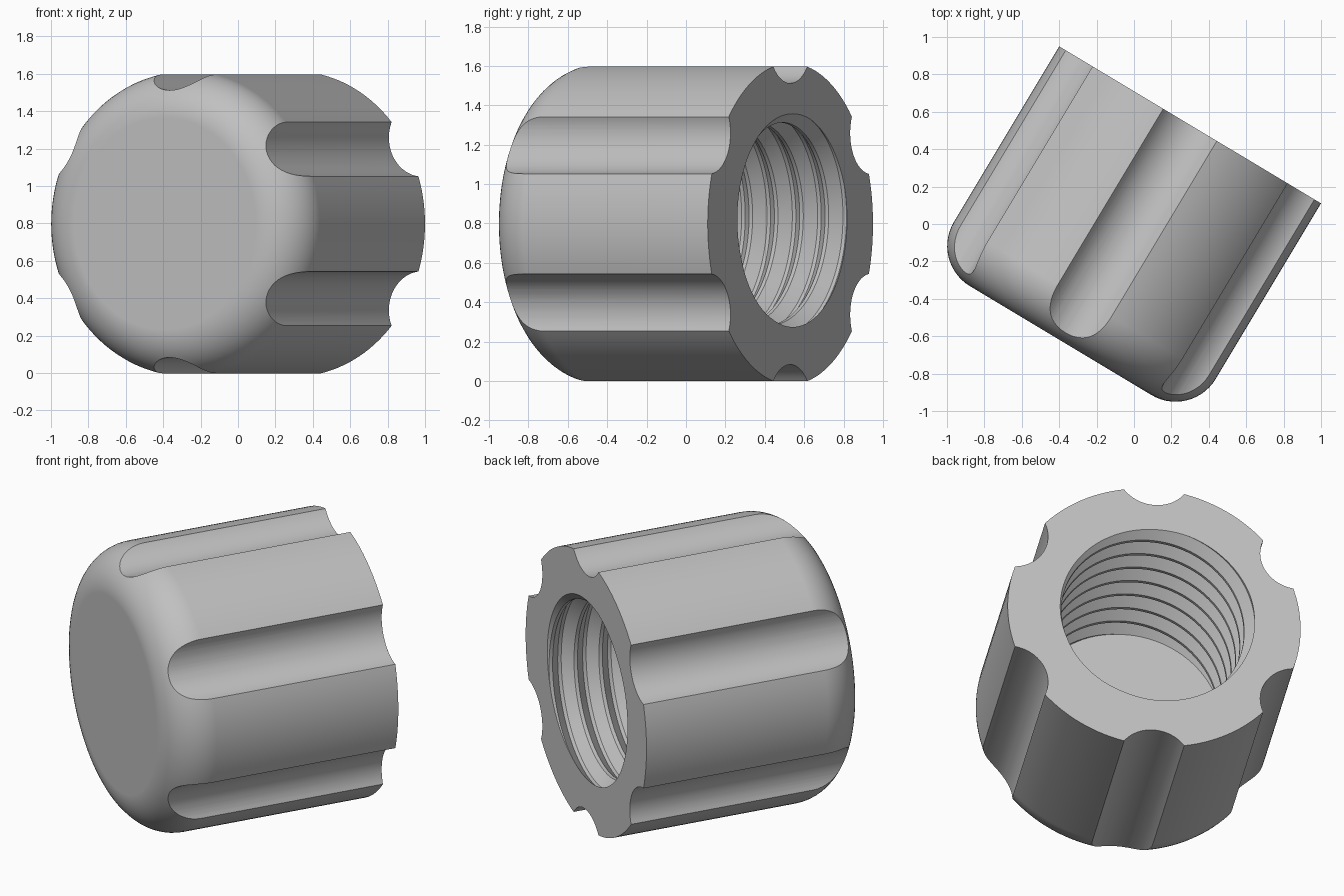
import bpy, bmesh, math
from mathutils import Matrix, Vector

cube = bpy.data.objects.get("Cube")
if cube:
    bpy.data.objects.remove(cube, do_unlink=True)

TAU = 2 * math.pi
RADIUS, LENGTH, FILLET = 0.816, 1.345, 0.25
FLOOR = 0.25                              # thickness of the closed end
MINOR, MAJOR, PITCH = 0.515, 0.567, 0.15  # internal thread
GROOVE_R, GROOVE_POS = 0.2086, 0.923
SEGMENTS = 144

# Local z runs from the closed end to the mouth; the cap lies on its side, turned
turn = math.radians(30.96)
axis = Vector((math.sin(turn), math.cos(turn), 0))
side = Vector((math.cos(turn), -math.sin(turn), 0))
mouth = Vector((0.3, 0.53, 0.7975))
frame = Matrix((side, Vector((0, 0, -1)), axis)).transposed().to_4x4()
place = Matrix.Translation(mouth - axis * LENGTH) @ frame

grey = bpy.data.materials.new("light_grey")
grey.use_nodes = True
grey.diffuse_color = (0.53, 0.53, 0.53, 1)
grey.node_tree.nodes["Principled BSDF"].inputs["Base Color"].default_value = grey.diffuse_color


def add_object(name, bm):
    bmesh.ops.recalc_face_normals(bm, faces=bm.faces[:])
    bm.transform(place)
    mesh = bpy.data.meshes.new(name)
    bm.to_mesh(mesh)
    bm.free()
    mesh.materials.append(grey)
    obj = bpy.data.objects.new(name, mesh)
    bpy.context.collection.objects.link(obj)
    return obj


def polar(r, a, z):
    return Vector((r * math.cos(a), r * math.sin(a), z))


def make_body():
    # Rings up the rounded closed end, then the straight wall
    rings = []
    for i in range(15):
        a = i / 14 * math.pi / 2
        rings.append((RADIUS - FILLET + FILLET * math.sin(a), FILLET - FILLET * math.cos(a)))
    rings.append((RADIUS, LENGTH))
    bm = bmesh.new()
    loops = [[bm.verts.new(polar(r, TAU * i / SEGMENTS, z)) for i in range(SEGMENTS)]
             for r, z in rings]
    for low, high in zip(loops, loops[1:]):
        for i in range(SEGMENTS):
            j = (i + 1) % SEGMENTS
            bm.faces.new((low[i], low[j], high[j], high[i]))
    bm.faces.new(loops[0])
    bm.faces.new(loops[-1])
    return add_object("screw_cap", bm)


def make_grooves():
    # Six straight round cutters for the finger grips
    bm = bmesh.new()
    for i in range(6):
        spot = polar(GROOVE_POS, TAU * (i + 0.5) / 6, LENGTH / 2)
        bmesh.ops.create_cone(bm, cap_ends=True, segments=64, radius1=GROOVE_R,
                              radius2=GROOVE_R, depth=LENGTH + 0.4,
                              matrix=Matrix.Translation(spot))
    return add_object("grip_cutter", bm)


def make_thread():
    # Helical sheet with crest, flank, root and flank, trimmed flat at both ends
    steps = ((-0.07, MAJOR), (0.07, MAJOR), (0.43, MINOR), (0.57, MINOR))
    rows = [(k + s, r) for k in range(-11, 4) for s, r in steps]
    bm = bmesh.new()
    grid = []
    for i in range(SEGMENTS + 1):
        a = TAU * i / SEGMENTS
        grid.append([bm.verts.new(polar(r, a - 0.75 * math.pi,
                                        LENGTH + PITCH * (s + i / SEGMENTS)))
                     for s, r in rows])
    for left, right in zip(grid, grid[1:]):
        for j in range(len(rows) - 1):
            bm.faces.new((left[j], right[j], right[j + 1], left[j + 1]))
    bmesh.ops.remove_doubles(bm, verts=bm.verts[:], dist=1e-5)
    for z, normal in ((FLOOR, (0, 0, -1)), (LENGTH + 0.1, (0, 0, 1))):
        geom = bm.verts[:] + bm.edges[:] + bm.faces[:]
        bmesh.ops.bisect_plane(bm, geom=geom, dist=1e-6, plane_co=(0, 0, z),
                               plane_no=normal, clear_outer=True)
    bmesh.ops.holes_fill(bm, edges=[e for e in bm.edges if e.is_boundary], sides=0)
    return add_object("thread_cutter", bm)


cap = make_body()
cutters = [make_grooves(), make_thread()]
bpy.context.view_layer.objects.active = cap
bpy.ops.object.select_all(action='DESELECT')
cap.select_set(True)

# Cut the grips and the threaded bore
for cutter in cutters:
    cutter.hide_render = True
    cut = cap.modifiers.new(cutter.name, 'BOOLEAN')
    cut.operation, cut.solver, cut.object = 'DIFFERENCE', 'EXACT', cutter
    bpy.ops.object.modifier_apply(modifier=cut.name)
    bpy.data.objects.remove(cutter, do_unlink=True)

bpy.ops.object.shade_smooth_by_angle(angle=math.radians(28))
weighted = cap.modifiers.new("clean_shading", 'WEIGHTED_NORMAL')
weighted.keep_sharp = True
